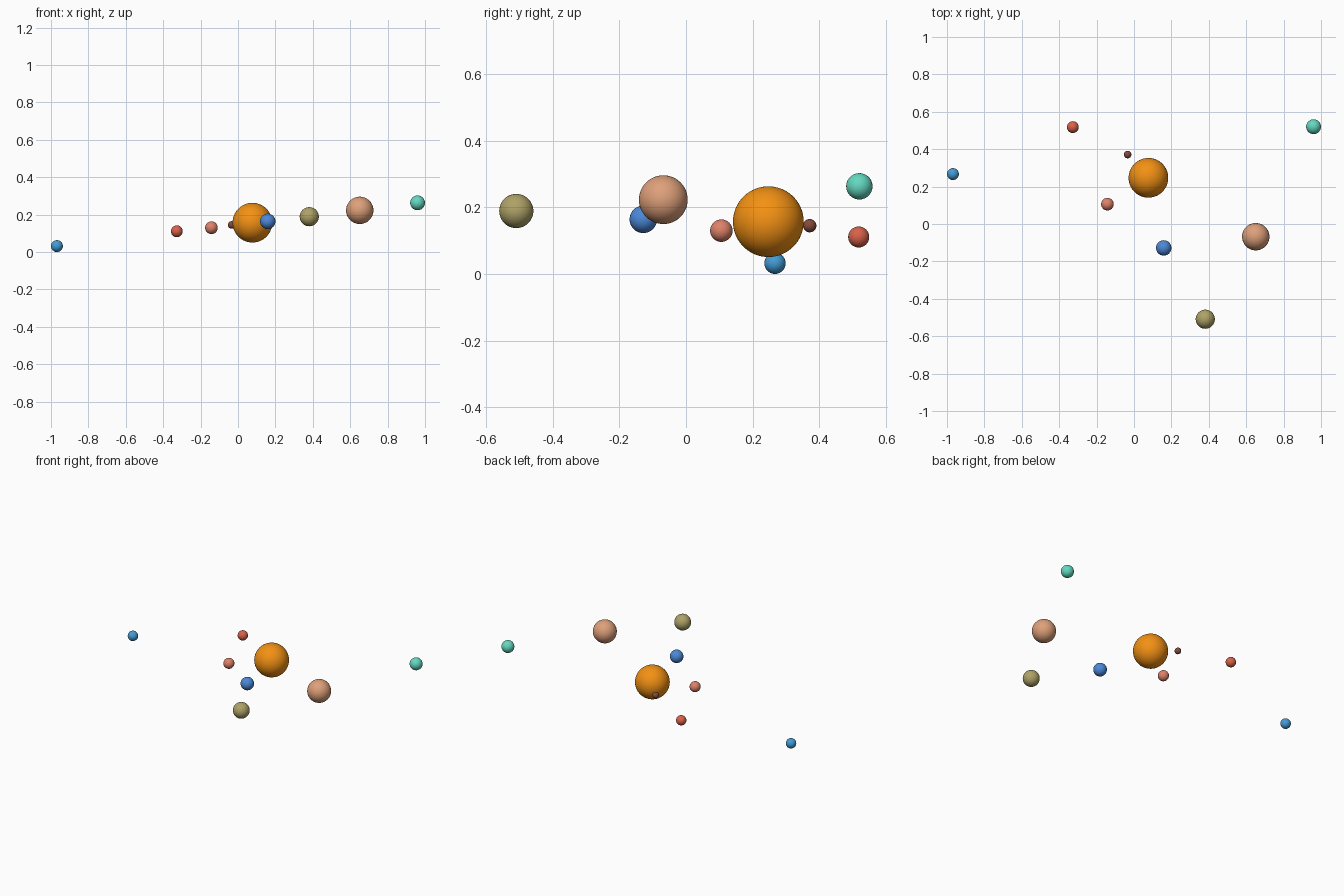
import bpy


def linear(c):
    c /= 255
    return c / 12.92 if c <= 0.04045 else ((c + 0.055) / 1.055) ** 2.4


def ball(name, loc, radius, rgb, segments=48):
    bpy.ops.mesh.primitive_uv_sphere_add(
        segments=segments, ring_count=segments // 2, radius=radius, location=loc)
    ob = bpy.context.object
    ob.name = name
    bpy.ops.object.shade_smooth()
    mat = bpy.data.materials.new(name + "_colour")
    mat.diffuse_color = (*[linear(c) for c in rgb], 1)
    ob.data.materials.append(mat)


# Central star
ball("central_star", (0.077, 0.247, 0.157), 0.106, (243, 145, 20), 64)

# Planets, ordered outward from the star: name, centre, radius, colour
planets = [
    ("tiny_brown_planet", (-0.034, 0.371, 0.145), 0.020, (130, 75, 58)),
    ("salmon_planet", (-0.142, 0.106, 0.130), 0.0337, (222, 130, 105)),
    ("blue_planet", (0.159, -0.128, 0.164), 0.0412, (76, 136, 216)),
    ("red_planet", (-0.327, 0.518, 0.111), 0.0315, (216, 98, 74)),
    ("giant_tan_planet", (0.651, -0.068, 0.223), 0.0731, (222, 160, 122)),
    ("olive_planet", (0.381, -0.509, 0.189), 0.0512, (174, 162, 104)),
    ("teal_planet", (0.960, 0.520, 0.263), 0.0395, (100, 216, 192)),
    ("outer_blue_planet", (-0.968, 0.267, 0.032), 0.0318, (66, 156, 214)),
]
for planet in planets:
    ball(*planet)
